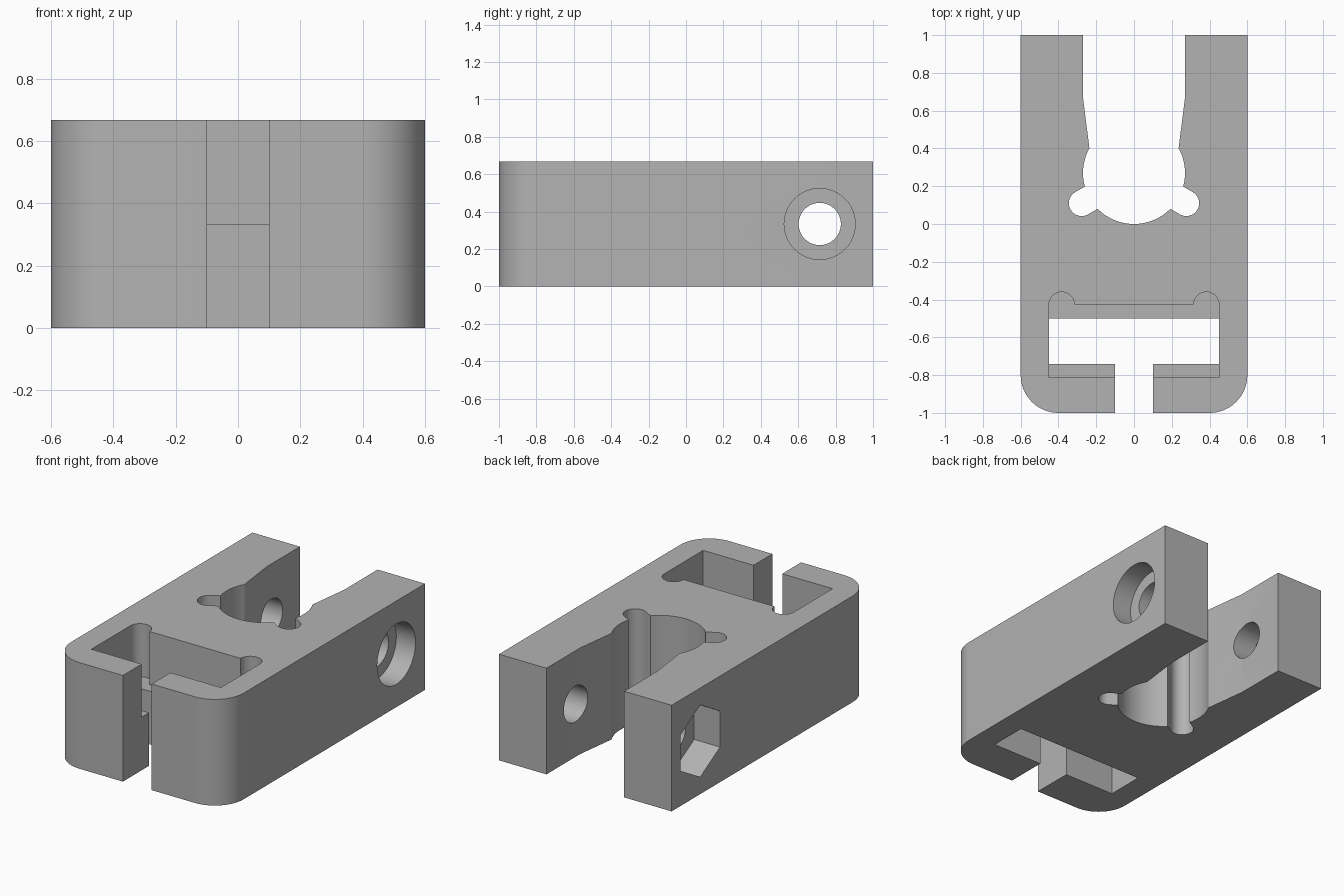
import bpy, bmesh, math
from mathutils import Vector

if "Cube" in bpy.data.objects:
    bpy.data.objects.remove(bpy.data.objects["Cube"])

H = 0.667          # block height
MID = H / 2        # ledge and bolt height
BOLT_Y = 0.715

grey = bpy.data.materials.new("plain grey")
grey.diffuse_color = (0.45, 0.45, 0.45, 1)
grey.use_nodes = True
grey.node_tree.nodes["Principled BSDF"].inputs["Base Color"].default_value = grey.diffuse_color


def arc(cx, cy, r, a0, a1, n):
    """Points on an arc, angles in degrees."""
    return [(cx + r * math.cos(math.radians(a0 + (a1 - a0) * i / n)),
             cy + r * math.sin(math.radians(a0 + (a1 - a0) * i / n)))
            for i in range(n + 1)]


def prism(name, pts, lo, hi, axis="z"):
    """Extrude a 2D outline along z, or a (y, z) outline along x."""
    place = (lambda a, b, t: (a, b, t)) if axis == "z" else (lambda a, b, t: (t, a, b))
    bm = bmesh.new()
    face = bm.faces.new([bm.verts.new(place(a, b, lo)) for a, b in pts])
    new = bmesh.ops.extrude_face_region(bm, geom=[face])["geom"]
    bmesh.ops.translate(bm, vec=Vector(place(0, 0, hi - lo)),
                        verts=[v for v in new if isinstance(v, bmesh.types.BMVert)])
    bmesh.ops.recalc_face_normals(bm, faces=bm.faces)
    me = bpy.data.meshes.new(name)
    bm.to_mesh(me)
    bm.free()
    me.materials.append(grey)
    ob = bpy.data.objects.new(name, me)
    bpy.context.collection.objects.link(ob)
    return ob


def rect(x0, x1, y0, y1):
    return [(x0, y0), (x1, y0), (x1, y1), (x0, y1)]


def circle(cx, cy, r, n=48):
    return arc(cx, cy, r, 0, 360, n)[:-1]


# Block with rounded front corners
body = prism("clamp_body",
             arc(-0.4, -0.8, 0.2, 180, 270, 16) + arc(0.4, -0.8, 0.2, 270, 360, 16)
             + [(0.6, 1), (-0.6, 1)], 0, H)

cutters = []


def cut(name, pts, lo=-0.1, hi=H + 0.1, axis="z"):
    cutters.append(prism(name, pts, lo, hi, axis))


# Rear jaw: straight mouth, taper, then round seat
half = [(0.27, 1.1), (0.27, 0.67)] + arc(0, 0.27, 0.27, 29, -90, 36)
cut("jaw_cutter", half + [(-x, y) for x, y in reversed(half[:-1])])

# Relief slots at the seat, pointing 30 degrees forward
ear = arc(0.277, 0.11, 0.068, -120, 60, 20)
ear += [(x - 0.13, y + 0.075) for x, y in (ear[-1], ear[0])]
cut("right_relief_cutter", ear)
cut("left_relief_cutter", [(-x, y) for x, y in ear])

# Front pocket: wide upper half with round corner reliefs, narrow lower half
cut("upper_pocket_cutter",
    [(-0.45, -0.813), (0.45, -0.813)] + arc(0.383, -0.427, 0.067, 0, 180, 18)
    + arc(-0.383, -0.427, 0.067, 0, 180, 18), MID)
cut("lower_pocket_cutter", rect(-0.45, 0.45, -0.74, -0.5), hi=MID + 0.05)
cut("front_slot_cutter", rect(-0.1, 0.1, -1.1, -0.65))

# Cross bolt: through hole, round head recess, hexagonal nut recess
cut("bolt_hole_cutter", circle(BOLT_Y, MID, 0.113), -0.7, 0.7, "x")
cut("head_recess_cutter", circle(BOLT_Y, MID, 0.19), 0.467, 0.7, "x")
cut("nut_recess_cutter", arc(BOLT_Y, MID, 0.226, 90, 390, 5), -0.7, -0.42, "x")

# Apply the cuts
bpy.context.view_layer.objects.active = body
for c in cutters:
    mod = body.modifiers.new(c.name, "BOOLEAN")
    mod.operation = "DIFFERENCE"
    mod.solver = "EXACT"
    mod.object = c
    bpy.ops.object.modifier_apply(modifier=mod.name)
for c in cutters:
    bpy.data.objects.remove(c, do_unlink=True)

bpy.ops.object.select_all(action="DESELECT")
body.select_set(True)
bpy.ops.object.shade_smooth_by_angle(angle=math.radians(25))
